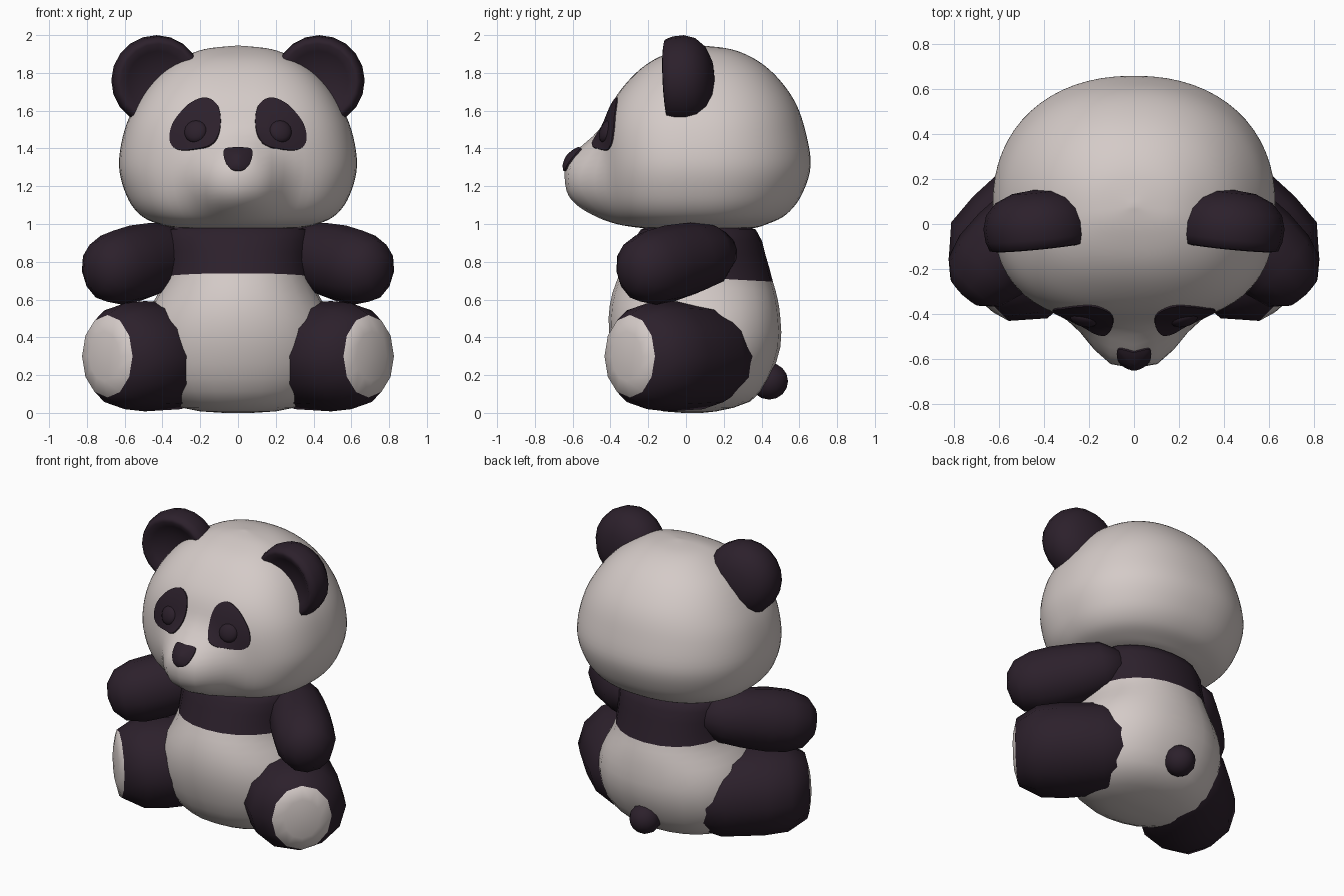
import bpy, bmesh, math
from mathutils import Vector
from mathutils.bvhtree import BVHTree

if "Cube" in bpy.data.objects:
    bpy.data.objects.remove(bpy.data.objects["Cube"])


def material(name, rgb):
    m = bpy.data.materials.new(name)
    m.diffuse_color = (*rgb, 1)
    m.use_nodes = True
    m.node_tree.nodes["Principled BSDF"].inputs["Base Color"].default_value = m.diffuse_color
    return m


WHITE = material("warm white fur", (0.66, 0.595, 0.575))
DARK = material("dark plum fur", (0.025, 0.0145, 0.0245))


def loft(name, rings, mats, rule=None, angle=60):
    """Skin a list of rings; a ring of one point is a pole."""
    bm = bmesh.new()
    vr = [[bm.verts.new(p) for p in r] for r in rings]
    for i, (a, b) in enumerate(zip(vr, vr[1:])):
        n = max(len(a), len(b))
        for j in range(n):
            k = (j + 1) % n
            if len(a) == 1:
                f = bm.faces.new((a[0], b[j], b[k]))
            elif len(b) == 1:
                f = bm.faces.new((a[j], a[k], b[0]))
            else:
                f = bm.faces.new((a[j], a[k], b[k], b[j]))
            if rule:
                f.material_index = rule(i)
    bmesh.ops.recalc_face_normals(bm, faces=bm.faces)
    me = bpy.data.meshes.new(name)
    bm.to_mesh(me)
    bm.free()
    for m in mats:
        me.materials.append(m)
    ob = bpy.data.objects.new(name, me)
    bpy.context.collection.objects.link(ob)
    bpy.ops.object.select_all(action='DESELECT')
    ob.select_set(True)
    bpy.context.view_layer.objects.active = ob
    bpy.ops.object.shade_smooth_by_angle(angle=math.radians(angle))
    return ob


def catmull(pts, steps, closed=False):
    out, n = [], len(pts)
    get = (lambda i: pts[i % n]) if closed else (lambda i: pts[min(max(i, 0), n - 1)])
    for i in range(n if closed else n - 1):
        a, b, c, d = (get(i + k) for k in (-1, 0, 1, 2))
        for s in range(steps):
            t = s / steps
            out.append(tuple(0.5 * (2 * q + (r - p) * t + (2 * p - 5 * q + 4 * r - w) * t * t
                                    + (3 * q - p - 3 * r + w) * t ** 3)
                             for p, q, r, w in zip(a, b, c, d)))
    if not closed:
        out.append(tuple(pts[-1]))
    return out


def section(z, hw, yf, yb, yc, n, front, back):
    """Horizontal rounded ring with separate front and back depth and squareness."""
    if hw < 1e-4:
        return [Vector((0, yc, z))]
    ring = []
    for j in range(n):
        a = 2 * math.pi * j / n
        c, s = math.cos(a), math.sin(a)
        power = back if s > 0 else front
        c = math.copysign(abs(c) ** (2 / power), c)
        s = math.copysign(abs(s) ** (2 / power), s)
        ring.append(Vector((hw * c, yc + s * ((yb - yc) if s > 0 else (yc - yf)), z)))
    return ring


def turned(origin, axis, profile, sides, wide=1, tall=1):
    """Rings (distance, radius, optional extra height factor) around an axis."""
    axis = Vector(axis).normalized()
    u = axis.cross(Vector((0, 0, 1))).normalized()
    v = u.cross(axis)
    rings = []
    for t, r, *h in profile:
        c = Vector(origin) + axis * t
        e = tall * (h[0] if h else 1)
        if r == 0:
            rings.append([c])
        else:
            rings.append([c + u * (r * wide * math.cos(2 * math.pi * j / sides))
                          + v * (r * e * math.sin(2 * math.pi * j / sides)) for j in range(sides)])
    return rings


# Head with muzzle bulge
head_st = [(0.965, 0, 0.08, 0.08), (0.975, 0.28, -0.17, 0.33), (1.0, 0.42, -0.31, 0.43),
           (1.05, 0.52, -0.385, 0.53), (1.15, 0.59, -0.43, 0.61), (1.31, 0.63, -0.445, 0.66),
           (1.5, 0.60, -0.435, 0.63), (1.65, 0.53, -0.385, 0.575), (1.78, 0.43, -0.285, 0.48),
           (1.87, 0.31, -0.17, 0.37), (1.925, 0.18, -0.03, 0.24), (1.945, 0, 0.08, 0.08)]
head_rings = [section(*s, 0.08, 64, 2.6, 2.2) for s in catmull(head_st, 5)]
for ring in head_rings:
    for p in ring:
        if p.y < 0:
            r = math.hypot(p.x / 0.225, (p.z - 1.23) / 0.215)
            p.y -= 0.2 * math.exp(-r ** 3.2) * min(1, -p.y / 0.3)
head = loft("head", head_rings, [WHITE])
tree = BVHTree.FromPolygons([v.co for v in head.data.vertices],
                            [tuple(p.vertices) for p in head.data.polygons])


def on_face(x, z):
    """Mirror-symmetric point and normal on the front of the head."""
    hit, nor, _, _ = tree.ray_cast(Vector((abs(x), -3, z)), Vector((0, 1, 0)))
    nor = nor if nor.y < 0 else -nor
    m = Vector((1 if x >= 0 else -1, 1, 1))
    return hit * m, nor * m


def patch(name, outline, center, side, height, dome):
    """Plate that hugs the head, optionally domed."""
    pts = catmull(outline, 4, True)
    rings = []
    for t in (1, 0.98, 0.86, 0.72, 0.58, 0.44, 0.3, 0.15, 0):
        h = -0.008 if t == 1 else height + dome * (1 - t * t)
        ring = []
        for x, z in (pts if t else pts[:1]):
            co, nor = on_face(side * (center[0] + (x - center[0]) * t), center[1] + (z - center[1]) * t)
            ring.append(co + nor * h)
        rings.append(ring)
    loft(name, rings, [DARK])


# Nose
patch("nose", [(-0.075, 1.385), (-0.045, 1.4), (0.045, 1.4), (0.075, 1.385), (0.068, 1.33),
               (0.03, 1.285), (-0.03, 1.285), (-0.068, 1.33)], (0, 1.345), 1, 0.008, 0.014)

# Body with dark chest band, its edge dipping slightly to the back
body_st = [(0.0, 0, 0.05, 0.05), (0.008, 0.2, -0.12, 0.16), (0.06, 0.38, -0.25, 0.34),
           (0.18, 0.49, -0.34, 0.44), (0.35, 0.525, -0.395, 0.50), (0.5, 0.495, -0.41, 0.50),
           (0.62, 0.43, -0.39, 0.485), (0.72, 0.39, -0.35, 0.46), (0.85, 0.385, -0.30, 0.42),
           (0.97, 0.37, -0.24, 0.37), (1.01, 0.2, -0.12, 0.22), (1.02, 0, 0.05, 0.05)]
body_rings = [section(*s, 0.05, 24, 2.1, 2.2) for s in catmull(body_st, 2)]
for ring in body_rings:
    for p in ring:
        p.z -= 0.055 * p.y * max(0, 1 - abs(p.z - 0.72) / 0.25)
loft("body", body_rings, [WHITE, DARK], lambda i: int(i >= 14))

# Tail
ball = [(-math.cos(math.pi * k / 8), math.sin(math.pi * k / 8) if 0 < k < 8 else 0) for k in range(9)]
loft("tail", turned((0, 0.44, 0.168), (0, 1, 0), [(t * 0.1, r * 0.1) for t, r in ball], 14), [DARK])

eye_outline = [(0.36, 1.43), (0.355, 1.51), (0.31, 1.585), (0.245, 1.645), (0.17, 1.67), (0.11, 1.635),
               (0.09, 1.56), (0.1, 1.47), (0.14, 1.415), (0.21, 1.395), (0.31, 1.39)]
ear_profile = [(-0.045, 0), (-0.055, 0.09), (-0.08, 0.16), (-0.105, 0.2), (-0.1, 0.222), (-0.06, 0.236),
               (0.0, 0.24), (0.06, 0.222), (0.11, 0.175), (0.142, 0.1), (0.152, 0)]
arm_profile = [(-0.14, 0), (-0.11, 0.09), (0, 0.155), (0.14, 0.175), (0.3, 0.187), (0.43, 0.182),
               (0.54, 0.15), (0.6, 0.085), (0.618, 0)]
leg_profile = [(-0.08, 0), (-0.06, 0.5), (0, 0.75), (0.15, 0.96), (0.42, 1), (0.57, 0.96),
               (0.70, 0.6, 1.25), (0.722, 0.36, 1.25), (0.73, 0)]

for s, tag in ((1, "left"), (-1, "right")):
    # Eye patch and eye
    patch(tag + "_eye_patch", eye_outline, (0.22, 1.52), s, 0.007, 0)
    co, nor = on_face(s * 0.225, 1.49)
    loft(tag + "_eye", turned(co, nor, [(t * 0.03, r * 0.062) for t, r in ball], 16), [DARK])
    # Cupped ear
    loft(tag + "_ear", turned((s * 0.432, 0, 1.76), (s * 0.1, 1, 0.05), ear_profile, 20), [DARK])
    # Arm
    loft(tag + "_arm", turned((s * 0.345, 0.125, 0.842), (s * 0.32, -0.335, -0.08), arm_profile, 12, 1.05, 1.09),
         [DARK])
    # Leg with pale sole
    loft(tag + "_leg", turned((s * 0.197, 0.197, 0.3), (s, -1, 0), leg_profile, 12, 0.315, 0.292),
         [DARK, WHITE], lambda i: int(i >= 6))
